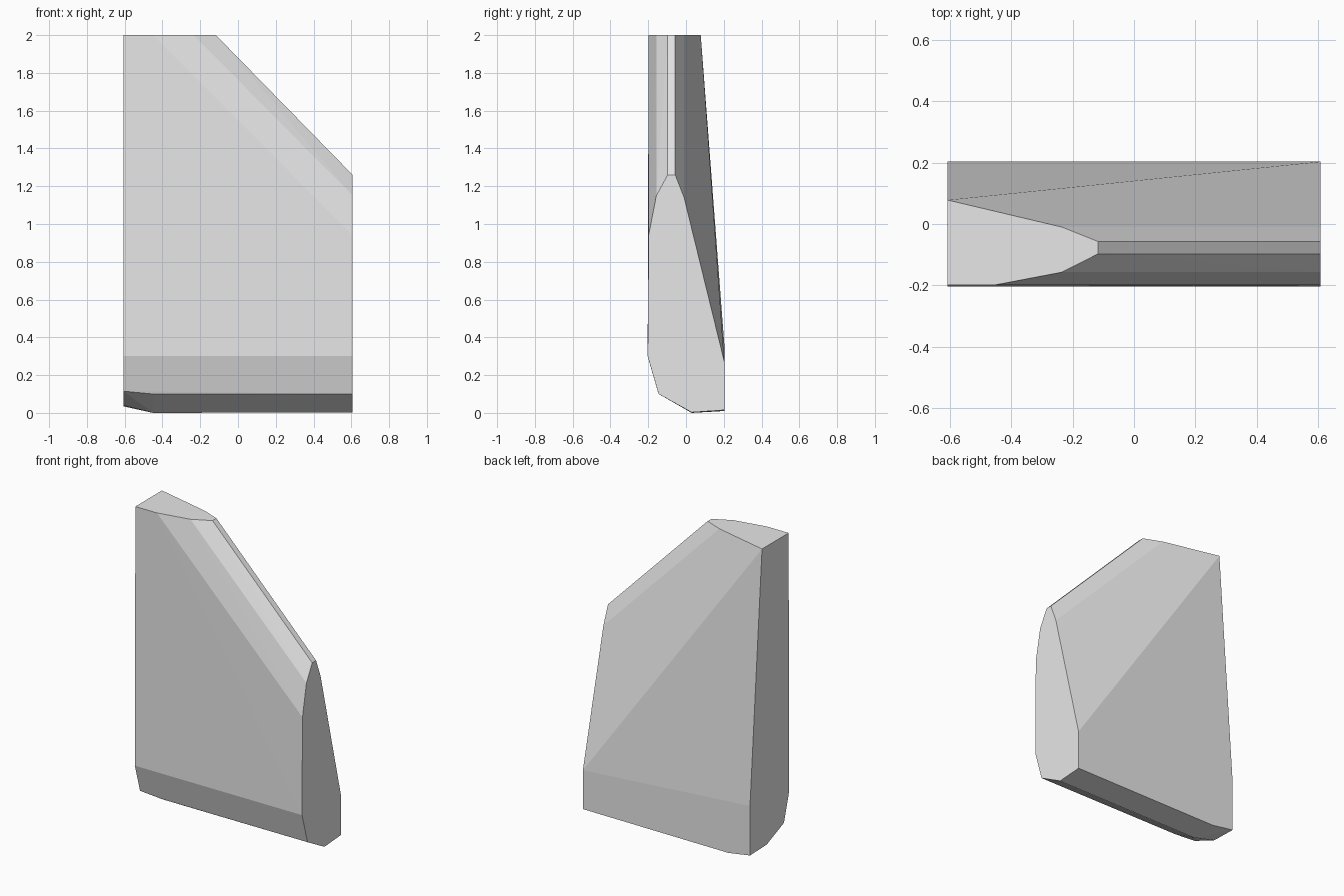
import bpy
import bmesh
import math

default_cube = bpy.data.objects.get("Cube")
if default_cube:
    bpy.data.objects.remove(default_cube, do_unlink=True)

HALF_WIDTH = 0.607
HEIGHT = 2.0
BACK = 0.203
FRONT = -0.203


def flat_material(name, colour):
    material = bpy.data.materials.new(name)
    material.use_nodes = True
    material.diffuse_color = colour
    material.node_tree.nodes["Principled BSDF"].inputs["Base Color"].default_value = colour
    return material


def hull_object(name, points, material):
    """Skin a convex solid around the given section corners."""
    bm = bmesh.new()
    for point in points:
        bm.verts.new(point)
    result = bmesh.ops.convex_hull(bm, input=bm.verts[:])
    unused = {e for e in result["geom_interior"] + result["geom_unused"]
              if isinstance(e, bmesh.types.BMVert)}
    bmesh.ops.delete(bm, geom=list(unused), context="VERTS")
    # Merge only the truly flat regions
    bmesh.ops.dissolve_limit(bm, angle_limit=math.radians(0.4),
                             verts=bm.verts[:], edges=bm.edges[:])
    bmesh.ops.recalc_face_normals(bm, faces=bm.faces[:])
    mesh = bpy.data.meshes.new(name)
    bm.to_mesh(mesh)
    bm.free()
    mesh.materials.append(material)
    obj = bpy.data.objects.new(name, mesh)
    bpy.context.collection.objects.link(obj)
    return obj


# Short end section (y, z)
short_end = [(BACK, 0.015), (BACK, 0.27), (-0.01, 1.14), (-0.057, 1.26),
             (-0.097, 1.26), (-0.157, 1.15), (-0.198, 0.94),
             (FRONT, 0.3), (-0.145, 0.1), (0.03, 0.003)]

# Tall end section below the top face (y, z)
tall_end = [(BACK, 0.035), (BACK, 0.36), (FRONT, 0.3),
            (-0.15, 0.115), (0.03, 0.04)]

# Flat top outline (x, y)
top_outline = [(-HALF_WIDTH, 0.078), (-0.235, -0.01), (-0.117, -0.057),
               (-0.117, -0.097), (-0.235, -0.157), (-0.45, -0.198),
               (-HALF_WIDTH, -0.198)]

# Lower edge where the tall end's foot is chamfered (y, z)
foot_chamfer = [(BACK, 0.01), (0.03, 0.0), (-0.145, 0.1)]

corners = [(HALF_WIDTH, y, z) for y, z in short_end]
corners += [(-HALF_WIDTH, y, z) for y, z in tall_end]
corners += [(x, y, HEIGHT) for x, y in top_outline]
corners += [(-0.45, y, z) for y, z in foot_chamfer]

grey = flat_material("light grey", (0.8, 0.8, 0.8, 1.0))
hull_object("faceted_slab", corners, grey)
